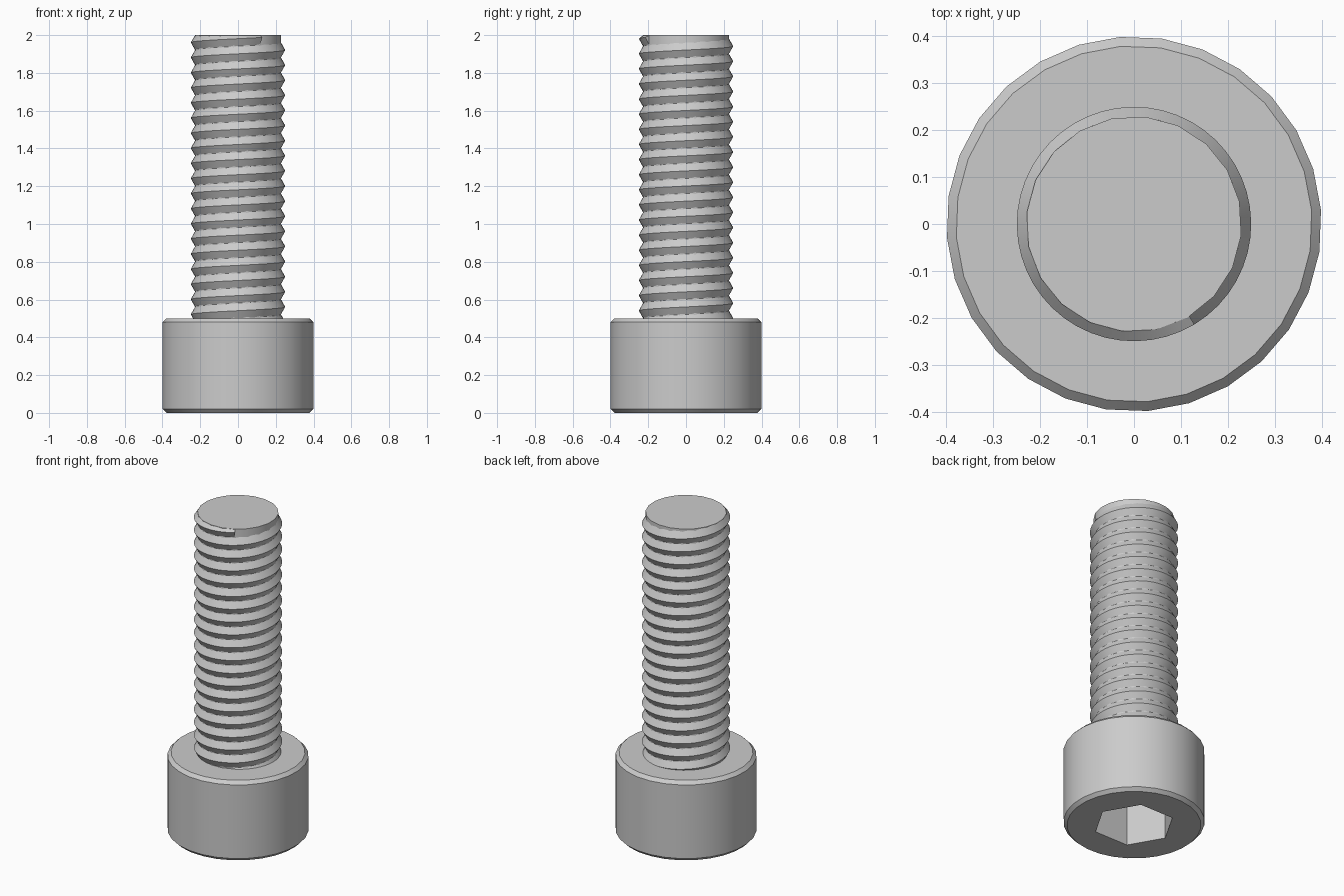
import bpy, bmesh, math

if "Cube" in bpy.data.objects:
    bpy.data.objects.remove(bpy.data.objects["Cube"])

steel = bpy.data.materials.new("steel_grey")
steel.diffuse_color = (0.6, 0.6, 0.6, 1)
steel.use_nodes = True
steel.node_tree.nodes["Principled BSDF"].inputs["Base Color"].default_value = steel.diffuse_color


def ring(bm, r, z, n, start=0.0):
    return [bm.verts.new((r * math.cos(start + math.tau * i / n),
                          r * math.sin(start + math.tau * i / n), z)) for i in range(n)]


def bridge(bm, a, b):
    for i in range(len(a)):
        j = (i + 1) % len(a)
        bm.faces.new((a[i], a[j], b[j], b[i]))


def finish(bm, name):
    bmesh.ops.recalc_face_normals(bm, faces=bm.faces)
    me = bpy.data.meshes.new(name)
    bm.to_mesh(me)
    bm.free()
    ob = bpy.data.objects.new(name, me)
    bpy.context.collection.objects.link(ob)
    me.materials.append(steel)
    bpy.ops.object.select_all(action='DESELECT')
    ob.select_set(True)
    bpy.context.view_layer.objects.active = ob
    bpy.ops.object.shade_smooth_by_angle(angle=math.radians(30))
    return ob


# Chamfered round head with a hexagonal socket in its underside
bm = bmesh.new()
rings = [ring(bm, r, z, 28, math.radians(30))
         for r, z in ((0.38, 0), (0.4, 0.02), (0.4, 0.48), (0.38, 0.5))]
for a, b in zip(rings, rings[1:]):
    bridge(bm, a, b)
bm.faces.new(rings[-1])
mouth = ring(bm, 0.231, 0, 6)
floor = ring(bm, 0.231, 0.33, 6)
bridge(bm, mouth, floor)
bm.faces.new(floor)
edges = [bm.edges.get((loop[i - 1], loop[i])) for loop in (rings[0], mouth)
         for i in range(len(loop))]
bmesh.ops.triangle_fill(bm, edges=edges, use_beauty=True)
finish(bm, "head")

# Plain core of the shank
bm = bmesh.new()
low, high = ring(bm, 0.23, 0.45, 20, math.radians(30)), ring(bm, 0.23, 2.0, 20, math.radians(30))
bridge(bm, low, high)
bm.faces.new(low)
bm.faces.new(high)
finish(bm, "shank_core")

# Right-handed V thread wound up the core, with a blunt end near the tip
PITCH, STEPS, TURNS = 0.08, 48, 19
END_ANGLE, END_Z = math.radians(-59), 1.988
bm = bmesh.new()
previous = None
for i in range(STEPS * TURNS + 1):
    back = (STEPS * TURNS - i) / STEPS
    a, z = END_ANGLE - math.tau * back, END_Z - PITCH * back
    section = [bm.verts.new((r * math.cos(a), r * math.sin(a), min(z + dz, 1.999)))
               for r, dz in ((0.2275, -PITCH / 2), (0.25, 0), (0.2275, PITCH / 2))]
    if previous:
        bridge(bm, previous, section)
    else:
        bm.faces.new(section)
    previous = section
bm.faces.new(previous)
finish(bm, "thread")
